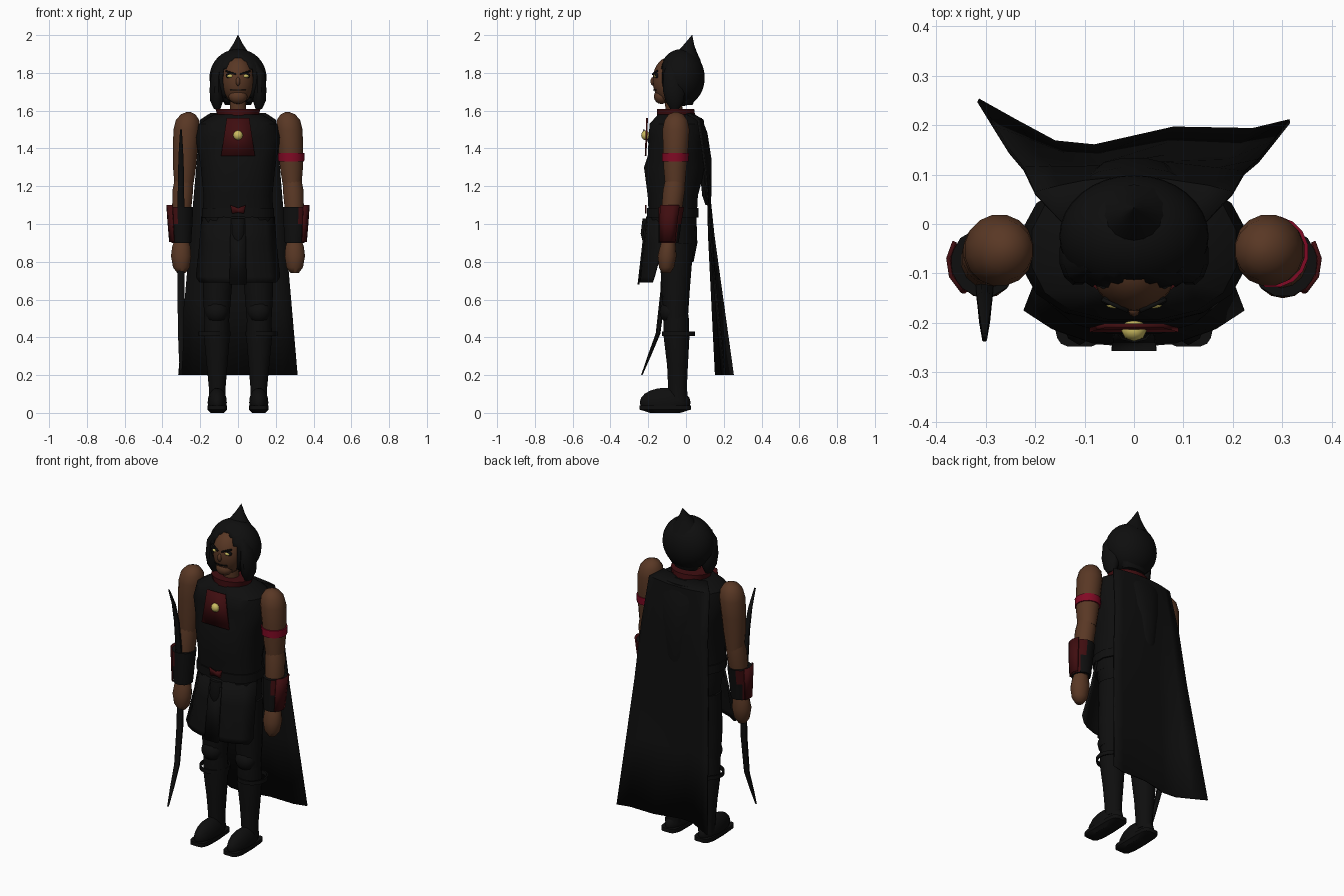
import bpy, bmesh, math
from mathutils import Vector


def material(name, rgb):
    m = bpy.data.materials.new(name)
    m.diffuse_color = (*rgb, 1)
    return m


BLACK = material("black cloth", (0.0045, 0.0045, 0.0045))
SKIN = material("brown skin", (0.1, 0.039, 0.018))
RED = material("dark red", (0.05, 0.004, 0.005))
CRIMSON = material("crimson", (0.22, 0.003, 0.018))
GOLD = material("gold", (0.6, 0.5, 0.12))


def finish(name, bm, mats, angle=40, thick=0):
    bmesh.ops.recalc_face_normals(bm, faces=bm.faces)
    me = bpy.data.meshes.new(name)
    bm.to_mesh(me)
    bm.free()
    for m in mats:
        me.materials.append(m)
    ob = bpy.data.objects.new(name, me)
    bpy.context.collection.objects.link(ob)
    if thick:
        mod = ob.modifiers.new("thickness", "SOLIDIFY")
        mod.thickness, mod.offset = thick, 0
    bpy.ops.object.select_all(action="DESELECT")
    ob.select_set(True)
    bpy.context.view_layer.objects.active = ob
    bpy.ops.object.shade_smooth_by_angle(angle=math.radians(angle))
    return ob


def loft(name, rings, mat, n=14, power=2.0, angle=40, rule=None, extra=None):
    """Stack horizontal rings (z, centre x, centre y, radius x, radius y)."""
    bm = bmesh.new()
    loops = []
    for z, cx, cy, rx, ry in rings:
        row = []
        for i in range(n):
            a = math.tau * (i + 0.5) / n
            c, s = math.cos(a), math.sin(a)
            row.append(bm.verts.new((
                cx + rx * math.copysign(abs(c) ** (2 / power), c),
                cy + ry * math.copysign(abs(s) ** (2 / power), s), z)))
        loops.append(row)
    for a, b in zip(loops, loops[1:]):
        for i in range(n):
            j = (i + 1) % n
            bm.faces.new((a[i], a[j], b[j], b[i]))
    bm.faces.new(loops[0])
    bm.faces.new(loops[-1])
    if rule:
        for f in bm.faces:
            f.material_index = int(rule(f.calc_center_median()))
    return finish(name, bm, [mat] + ([extra] if extra else []), angle)


def ball(name, centre, radii, mat, u=16, v=10, keep=None, thick=0):
    bm = bmesh.new()
    bmesh.ops.create_uvsphere(bm, u_segments=u, v_segments=v, radius=1)
    for p in bm.verts:
        p.co = Vector([c + r * k for c, r, k in zip(centre, radii, p.co)])
    if keep:
        bad = [f for f in bm.faces if not keep(f.calc_center_median())]
        bmesh.ops.delete(bm, geom=bad, context="FACES")
    return finish(name, bm, [mat], 60, thick)


def sheet(name, rows, mat, thick):
    bm = bmesh.new()
    grid = [[bm.verts.new(p) for p in row] for row in rows]
    for a, b in zip(grid, grid[1:]):
        for i in range(len(a) - 1):
            bm.faces.new((a[i], a[i + 1], b[i + 1], b[i]))
    return finish(name, bm, [mat], 30, thick)


# Torso, hips and belt
loft("torso", [(0.98, 0, -0.07, .18, .125), (1.06, 0, -.07, .19, .13),
               (1.15, 0, -.07, .185, .135), (1.3, 0, -.06, .2, .165),
               (1.36, 0, -.055, .21, .15), (1.46, 0, -.05, .23, .15),
               (1.53, 0, -.05, .21, .145), (1.58, 0, -.05, .13, .1)],
     BLACK, n=16, power=2.4)
loft("hips", [(.8, 0, -.05, .15, .09), (.9, 0, -.05, .175, .11),
              (1.04, 0, -.07, .185, .125)], BLACK, power=2.3)
loft("belt", [(1.035, 0, -.07, .195, .138), (1.085, 0, -.07, .195, .138)],
     BLACK, n=16, power=2.4)
sheet("belt_buckle", [[(-.04, -.213, 1.1), (0, -.213, 1.085), (.04, -.213, 1.1)],
                      [(-.032, -.213, 1.055), (0, -.213, 1.06), (.032, -.213, 1.055)]],
      RED, .009)
loft("belt_pouch", [(.91, 0, -.21, .025, .02), (.95, 0, -.21, .04, .03),
                    (1.03, 0, -.2, .04, .03)], BLACK, n=10)

# Chest panel, brooch and collar
sheet("chest_panel", [[(-.06, -.206, 1.56), (.06, -.206, 1.56)],
                      [(-.09, -.214, 1.36), (.09, -.214, 1.36)]], RED, .009)
ball("brooch", (0, -.215, 1.47), (.026, .022, .026), GOLD, 8, 6)
loft("collar", [(1.54, 0, -.05, .1, .105), (1.61, 0, -.055, .122, .1)], RED, n=16)
loft("neck", [(1.55, 0, -.06, .045, .045), (1.7, 0, -.07, .045, .045)], SKIN, n=10)

# Head
ball("face", (0, -.085, 1.76), (.087, .092, .125), SKIN, 20, 14)
ball("nose", (0, -.174, 1.755), (.012, .014, .024), SKIN, 8, 6)
ball("chin", (0, -.13, 1.675), (.05, .04, .04), SKIN, 12, 8)
sheet("mouth", [[(x, -.171 + abs(x) * .3, z) for x in (-.04, 0, .04)]
                for z in (1.713, 1.707)], BLACK, .008)
for s, side in ((1, "left"), (-1, "right")):
    ball(side + "_eye_socket", (s * .04, -.154, 1.785), (.027, .012, .016), BLACK, 10, 6)
    ball(side + "_eye", (s * .04, -.162, 1.783), (.018, .009, .009), GOLD, 8, 6)
    sheet(side + "_brow", [[(s * .012, -.176, 1.797), (s * .065, -.152, 1.815)],
                           [(s * .012, -.176, 1.79), (s * .065, -.152, 1.806)]],
          BLACK, .008)

# Hood with an oval face opening, hanging side lobes and a pointed top
ball("hood", (0, -.025, 1.775), (.145, .118, .145), BLACK, 32, 20,
     lambda c: c.y > -.02 or (c.x / .078) ** 2 + ((c.z - 1.745) / .135) ** 2 > 1, .012)
loft("hood_point", [(1.86, 0, 0, .095, .08), (1.91, 0, .005, .056, .052),
                    (1.95, 0, .016, .028, .027), (2.0, 0, .032, .001, .001)], BLACK)
loft("hood_nape", [(1.63, 0, 0, .07, .035), (1.68, 0, .005, .1, .05),
                   (1.76, 0, 0, .12, .07)], BLACK)
for s, side in ((1, "left"), (-1, "right")):
    loft(side + "_hood_lobe", [(1.61, s * .11, -.06, .018, .025),
                               (1.65, s * .113, -.06, .035, .05),
                               (1.71, s * .114, -.065, .038, .06),
                               (1.8, s * .11, -.07, .033, .05),
                               (1.86, s * .08, -.07, .025, .03)], BLACK, n=12)

# Cape: straight at the shoulders, spreading to a wavy hem
hem = [(-.315, .25), (-.24, .208), (-.16, .165), (-.08, .157),
       (.08, .193), (.24, .19), (.315, .208)]
top = [(-.2, .062), (-.15, .075), (-.1, .085), (-.05, .09),
       (.05, .09), (.15, .075), (.2, .062)]
rows = [[(x * .72, y - .06, 1.585) for x, y in top]]
for t in (0, .2, .45, .7, 1):
    rows.append([(a + (c - a) * t, b + (d - b) * t + (.012 if t == .2 else 0),
                  1.55 - 1.35 * t) for (a, b), (c, d) in zip(top, hem)])
sheet("cape", rows, BLACK, .008)
loft("cape_back_fold", [(1.1, 0, .115, .035, .012), (1.15, 0, .11, .055, .025),
                        (1.35, 0, .1, .085, .035), (1.48, 0, .085, .1, .03),
                        (1.56, 0, .06, .1, .025)], BLACK, n=12)

# Front skirt panel flaring forward, with a central flap
skirt = []
for z, w, front, edge in ((1.04, .19, -.205, -.09), (.9, .2, -.222, -.12),
                          (.72, .22, -.24, -.17), (.69, .2, -.243, -.18)):
    skirt.append([(w * k, front + (edge - front) * abs(k) ** 2.5, z)
                  for k in (-1, -.75, -.4, 0, .4, .75, 1)])
sheet("skirt", skirt, BLACK, .012)
sheet("skirt_flap", [[(-.04, -.215, 1.0), (.04, -.215, 1.0)],
                     [(-.045, -.252, .68), (.045, -.252, .68)]], BLACK, .009)

for s, side in ((1, "left"), (-1, "right")):
    # Legs
    loft(side + "_thigh", [(.5, s * .112, -.055, .068, .065),
                           (.65, s * .11, -.055, .078, .075),
                           (.9, s * .095, -.05, .09, .09)], BLACK)
    ball(side + "_knee_pad", (s * .112, -.085, .535), (.062, .055, .06), BLACK, 12, 8)
    loft(side + "_boot_shaft", [(.06, s * .11, -.04, .045, .05),
                                (.14, s * .11, -.045, .046, .05),
                                (.25, s * .111, -.045, .056, .055),
                                (.4, s * .112, -.05, .07, .068),
                                (.52, s * .112, -.052, .066, .066)], BLACK)
    ball(side + "_boot_foot", (s * .11, -.11, .055), (.052, .135, .078), BLACK, 14, 10,
         lambda c: c.z > .02)
    loft(side + "_boot_sole", [(.0, s * .11, -.11, .035, .08), (.018, s * .11, -.11, .052, .138),
                               (.04, s * .11, -.11, .052, .138)], BLACK, n=20, power=5)
    # Thin ring strapped round the calf
    bm = bmesh.new()
    loops = [[bm.verts.new((s * .125 + r * math.cos(a * math.tau / 20),
                            -.04 + r * 1.05 * math.sin(a * math.tau / 20), z))
              for a in range(20)]
             for r, z in ((.084, .407), (.084, .43), (.076, .43), (.076, .407))]
    for k in range(4):
        p, q = loops[k], loops[(k + 1) % 4]
        for i in range(20):
            bm.faces.new((p[i], p[(i + 1) % 20], q[(i + 1) % 20], q[i]))
    finish(side + "_calf_ring", bm, [BLACK])

    # Arms
    loft(side + "_upper_arm", [(1.2, s * .287, -.058, .05, .053),
                               (1.3, s * .283, -.058, .062, .062),
                               (1.4, s * .279, -.055, .067, .068),
                               (1.5, s * .272, -.053, .071, .073),
                               (1.55, s * .267, -.053, .063, .062),
                               (1.58, s * .264, -.053, .04, .04),
                               (1.592, s * .262, -.053, .012, .012)], SKIN, n=16, angle=60)
    loft(side + "_forearm", [(.9, s * .3, -.09, .04, .04), (1.08, s * .298, -.075, .052, .055),
                             (1.18, s * .292, -.064, .056, .058),
                             (1.235, s * .287, -.058, .05, .052)], SKIN)
    # Bracer, red on its outer side
    loft(side + "_bracer", [(.9, s * .3, -.092, .054, .055), (1.0, s * .302, -.086, .063, .063),
                            (1.09, s * .303, -.078, .068, .07)], BLACK, n=12,
         rule=lambda c, s=s: s * c.x > .33, extra=RED)
    sheet(side + "_bracer_plate",
          [[(s * (.302 + w * math.cos(a)), y + w * math.sin(a), z) for a in (-.9, -.4, .1, .6)]
           for z, y, w in ((1.1, -.077, .074), (1.0, -.086, .067), (.905, -.092, .059))],
          RED, .008)
    loft(side + "_hand", [(.74, s * .3, -.105, .022, .022), (.77, s * .3, -.103, .045, .04),
                          (.83, s * .301, -.1, .055, .05), (.88, s * .3, -.096, .05, .042),
                          (.92, s * .3, -.092, .036, .036)], SKIN, angle=60)

# Band on one upper arm
loft("arm_band", [(1.332, .282, -.057, .07, .071), (1.376, .281, -.056, .072, .073)],
     CRIMSON, n=16)

# Bow held upright in one hand, tips curving forward
path = [(.2, -.234, .005), (.3, -.195, .012), (.42, -.148, .017), (.65, -.12, .02),
        (.86, -.115, .02), (1.05, -.125, .02), (1.28, -.15, .017), (1.4, -.18, .012),
        (1.5, -.225, .005)]
loft("bow", [(z, -.302, y, r, r * .8) for z, y, r in path], BLACK, n=8)
